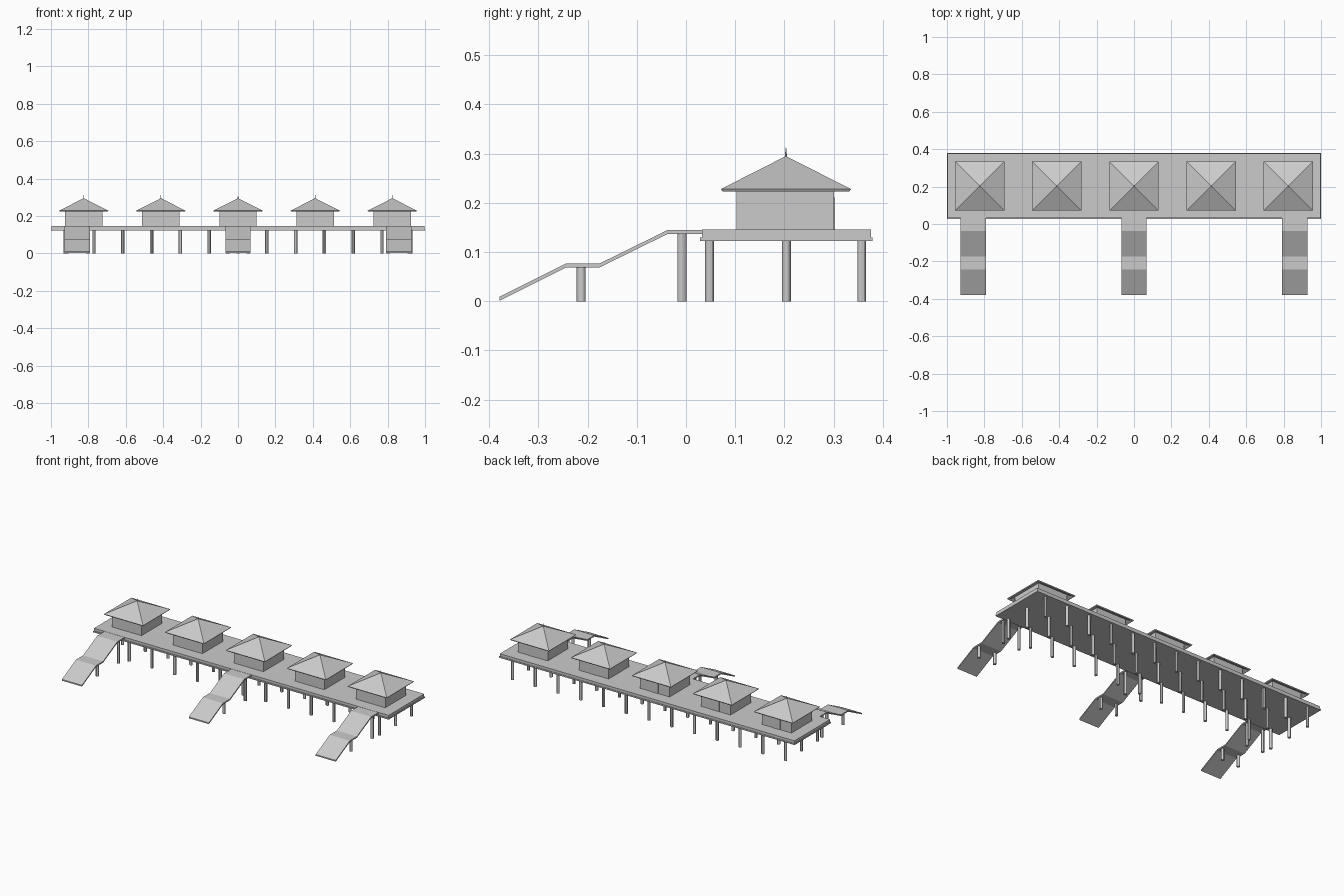
import bpy, bmesh

if "Cube" in bpy.data.objects:
    bpy.data.objects.remove(bpy.data.objects["Cube"])


def finish(bm, name):
    bmesh.ops.recalc_face_normals(bm, faces=bm.faces[:])
    me = bpy.data.meshes.new(name)
    bm.to_mesh(me)
    bm.free()
    ob = bpy.data.objects.new(name, me)
    bpy.context.collection.objects.link(ob)
    return ob


def box(name, x0, x1, y0, y1, z0, z1):
    bm = bmesh.new()
    bmesh.ops.create_cube(bm, size=1)
    for v in bm.verts:
        v.co.x = x1 if v.co.x > 0 else x0
        v.co.y = y1 if v.co.y > 0 else y0
        v.co.z = z1 if v.co.z > 0 else z0
    return finish(bm, name)


def post(name, x, y, z0, z1, r=0.009, r2=None, sides=12):
    bm = bmesh.new()
    bmesh.ops.create_cone(bm, cap_ends=True, segments=sides, radius1=r,
                          radius2=r if r2 is None else r2, depth=z1 - z0)
    bmesh.ops.translate(bm, verts=bm.verts[:], vec=(x, y, (z0 + z1) / 2))
    ob = finish(bm, name)
    bpy.ops.object.select_all(action='DESELECT')
    ob.select_set(True)
    bpy.context.view_layer.objects.active = ob
    bpy.ops.object.shade_smooth_by_angle()
    return ob


def ramp(name, xc, half, top, thick):
    # side profile extruded across the walkway width
    bm = bmesh.new()
    prof = top + [(y, max(0, z - thick)) for y, z in reversed(top)]
    f = bm.faces.new([bm.verts.new((xc - half, y, z)) for y, z in prof])
    ext = bmesh.ops.extrude_face_region(bm, geom=[f], use_keep_orig=True)
    vs = [g for g in ext['geom'] if isinstance(g, bmesh.types.BMVert)]
    bmesh.ops.translate(bm, verts=vs, vec=(2 * half, 0, 0))
    return finish(bm, name)


def roof(name, xc, yc):
    # hollow pyramid with a thin eave band
    bm = bmesh.new()

    def ring(h, z):
        return [bm.verts.new((xc + sx * h, yc + sy * h, z))
                for sx, sy in ((-1, -1), (1, -1), (1, 1), (-1, 1))]
    rings = [ring(0.132, 0.228), ring(0.129, 0.223), ring(0.124, 0.223)]
    apex = bm.verts.new((xc, yc, 0.295))
    inner = bm.verts.new((xc, yc, 0.288))
    for i in range(4):
        j = (i + 1) % 4
        bm.faces.new((rings[0][i], rings[0][j], apex))
        bm.faces.new((rings[2][j], rings[2][i], inner))
        for a, b in zip(rings, rings[1:]):
            bm.faces.new((a[j], a[i], b[i], b[j]))
    return finish(bm, name)


# Deck: base slab and planked layer on top
box("deck_base", -1, 1, 0.028, 0.379, 0.122, 0.130)
box("deck_top", -0.997, 0.997, 0.032, 0.376, 0.130, 0.146)

# Three rows of stilts
for i in range(13):
    for y in (0.048, 0.204, 0.357):
        post("deck_stilt", -0.924 + i * 0.154, y, 0, 0.123)

# Three access ramps with a middle landing and supports
path = [(-0.379, 0.009), (-0.243, 0.077), (-0.175, 0.077),
        (-0.037, 0.145), (0.034, 0.145)]
for x in (-0.859, 0, 0.859):
    ramp("access_ramp", x, 0.068, path, 0.008)
    for s in (-1, 1):
        post("ramp_stilt", x + s * 0.055, -0.213, 0, 0.071)
        post("ramp_stilt", x + s * 0.055, -0.008, 0, 0.139)

# Five huts
for i in range(5):
    x, y = (i - 2) * 0.4125, 0.203
    box("hut_walls", x - 0.1, x + 0.1, y - 0.1, y + 0.098, 0.145, 0.236)
    box("hut_door", x - 0.024, x + 0.024, y + 0.097, y + 0.1, 0.145, 0.211)
    roof("hut_roof", x, y)
    post("roof_finial", x, y, 0.288, 0.312, 0.003, 0.0005, 8)
